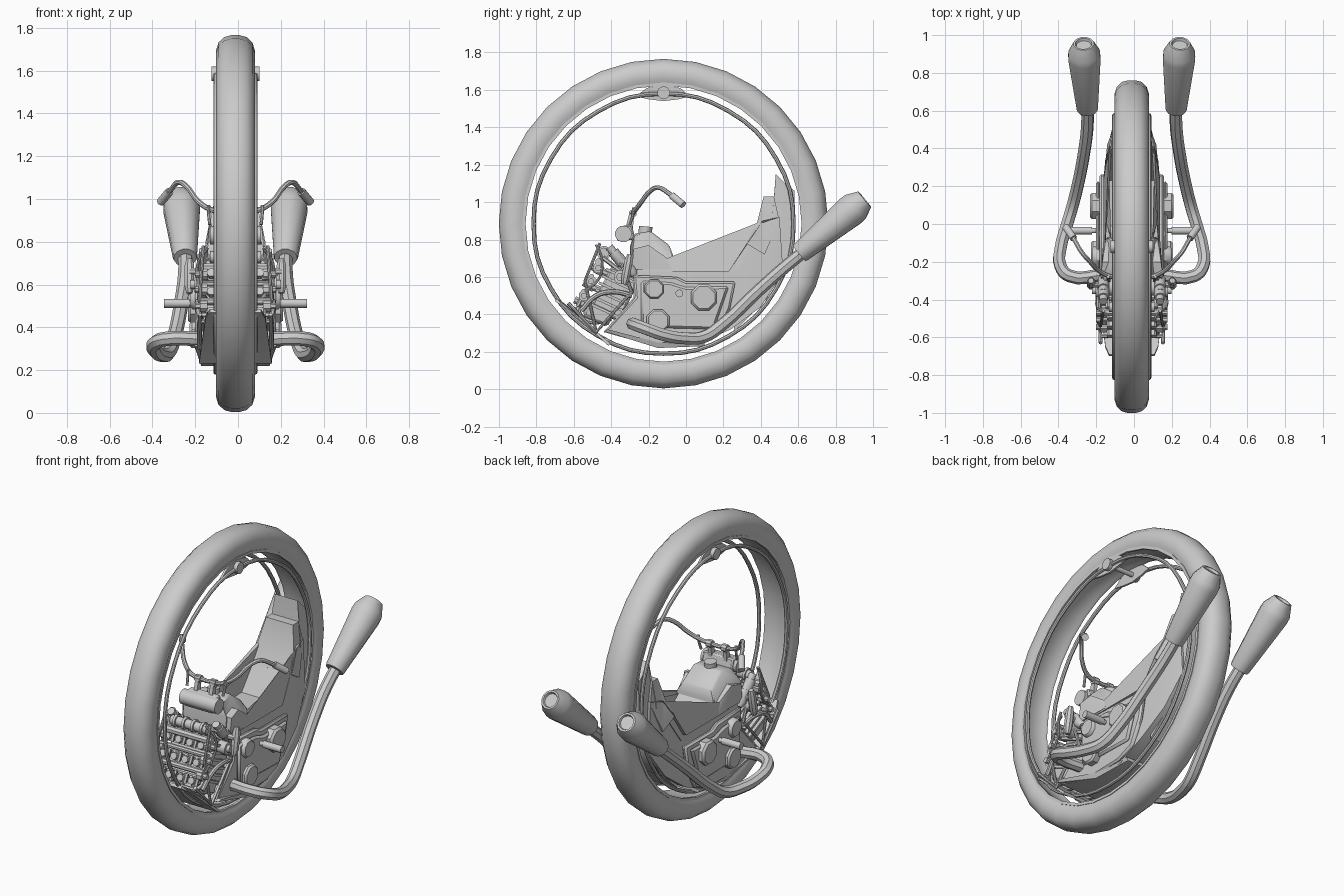
import bpy, bmesh, math
from mathutils import Vector

if "Cube" in bpy.data.objects:
    bpy.data.objects.remove(bpy.data.objects["Cube"])

CY, CZ = -0.12, 0.885      # wheel axle position
XOFF = -0.012              # the model's mirror plane


def finish(name, bm):
    bmesh.ops.recalc_face_normals(bm, faces=bm.faces)
    me = bpy.data.meshes.new(name)
    bm.to_mesh(me)
    bm.free()
    ob = bpy.data.objects.new(name, me)
    bpy.context.collection.objects.link(ob)
    return ob


def prism(name, pts, xs=None, bevel=0):
    """Side profile (y, z) extruded over xs, or (y, z, half_width) per point."""
    bm = bmesh.new()
    a = [bm.verts.new((xs[0] if xs else -p[2], p[0], p[1])) for p in pts]
    b = [bm.verts.new((xs[1] if xs else p[2], p[0], p[1])) for p in pts]
    n = len(pts)
    caps = [bm.faces.new(a), bm.faces.new(b[::-1])]
    for i in range(n):
        j = (i + 1) % n
        bm.faces.new((a[i], b[i], b[j], a[j]))
    if not xs:
        bmesh.ops.triangulate(bm, faces=caps)
    ob = finish(name, bm)
    if bevel:
        m = ob.modifiers.new("bevel", 'BEVEL')
        m.width, m.segments = bevel, 1
    return ob


def lathe(name, p, q, prof, sides=12):
    """Rings (t, radius) along the axis p -> q."""
    p, q = Vector(p), Vector(q)
    rot = (q - p).to_track_quat('Z', 'Y')
    bm = bmesh.new()
    rings = []
    for t, r in prof:
        c = p.lerp(q, t)
        rings.append([bm.verts.new(c + rot @ Vector((r * math.cos(k), r * math.sin(k), 0)))
                      for k in [2 * math.pi * (i + .5) / sides for i in range(sides)]])
    for r0, r1 in zip(rings, rings[1:]):
        for i in range(sides):
            j = (i + 1) % sides
            bm.faces.new((r0[i], r0[j], r1[j], r1[i]))
    bm.faces.new(rings[0])
    bm.faces.new(rings[-1])
    return finish(name, bm)


def cyl(name, p, q, r, sides=12):
    return lathe(name, p, q, [(0, r), (1, r)], sides)


def tube(name, pts, r, cyclic=False, smooth=True):
    cu = bpy.data.curves.new(name, 'CURVE')
    cu.dimensions = '3D'
    cu.bevel_depth, cu.bevel_resolution, cu.resolution_u = r, 2, 4
    cu.use_fill_caps = True
    sp = cu.splines.new('BEZIER')
    sp.bezier_points.add(len(pts) - 1)
    for bp, co in zip(sp.bezier_points, pts):
        bp.co = co
        bp.handle_left_type = bp.handle_right_type = 'AUTO' if smooth else 'VECTOR'
    sp.use_cyclic_u = cyclic
    ob = bpy.data.objects.new(name, cu)
    bpy.context.collection.objects.link(ob)
    return ob


def ring(name, section, seg=32):
    """Closed (radius, x) section revolved round the wheel axle."""
    bm = bmesh.new()
    loops = []
    for i in range(seg):
        a = 2 * math.pi * i / seg
        loops.append([bm.verts.new((x, CY + r * math.cos(a), CZ + r * math.sin(a))) for r, x in section])
    n = len(section)
    for i in range(seg):
        u, v = loops[i], loops[(i + 1) % seg]
        for k in range(n):
            bm.faces.new((u[k], u[(k + 1) % n], v[(k + 1) % n], v[k]))
    return finish(name, bm)


# tyre and its inner rim
half = [(.881, .018), (.872, .052), (.847, .079), (.81, .091), (.775, .088), (.75, .078)]
ring("tyre", half + [(r, -x) for r, x in reversed(half)])
ring("rim", [(.755, .084), (.738, .084), (.738, .07), (.745, .06),
             (.745, -.06), (.738, -.07), (.738, -.084), (.755, -.084)])

# main hull, seat back and rear guard
prism("hull", [(-.28, .63, .15), (.23, .63, .15), (.34, .80, .14), (.41, .90, .12), (.50, .92, .10),
               (.52, .62, .10), (.40, .44, .13), (.24, .32, .15), (.05, .235, .15), (-.15, .225, .15),
               (-.44, .305, .17), (-.28, .49, .16)])
prism("seat_back", [(.32, .78, .14), (.38, .89, .12), (.415, 1.03, .09), (.47, 1.03, .09),
                    (.50, .9, .10), (.42, .72, .13)])
prism("rear_guard", [(.46, .90, .11), (.48, 1.15, .075), (.53, 1.10, .075), (.58, 1.06, .075), (.575, .80, .08),
                     (.53, .66, .09), (.43, .48, .10), (.26, .31, .11), (.24, .42, .11), (.40, .62, .11)])
prism("seat", [(-.08, .64, .11), (-.07, .70, .11), (-.01, .63, .13), (.23, .635, .13),
               (.33, .79, .12), (.36, .76, .12), (.25, .60, .13), (-.02, .60, .13)])
prism("belly_pan", [(-.44, .31, .19), (-.42, .32, .195), (-.15, .25, .17), (.1, .25, .15),
                    (.1, .23, .14), (-.15, .22, .16)])

# fuel tank and cap
prism("tank", [(-.30, .64, .15), (-.30, .76, .155), (-.28, .83, .10), (-.19, .845, .09), (-.09, .77, .10),
               (-.07, .72, .13), (-.07, .63, .14)], bevel=.012)
prism("tank_shoulder", [(-.29, .64, .16), (-.28, .75, .165), (-.20, .77, .155), (-.10, .70, .14), (-.08, .64, .15)])
cyl("tank_cap", (0, -.22, .82), (0, -.215, .87), .036, 10)

# instrument housing above the engine
cyl("instrument_barrel", (-.12, -.335, .83), (.12, -.335, .83), .045, 12)
prism("instrument_bracket", [(-.37, .79), (-.36, .87), (-.29, .88), (-.27, .80)], (-.10, .10), .008)

# sloping engine block with cooling fins
def along(t, d):
    """Point on the leaning engine plane: t goes up it, d goes backward."""
    return (-.615 + .17 * t + .9 * d, .43 + .33 * t - .42 * d)

def slab(name, t0, t1, d0, d1, w, bevel=0):
    return prism(name, [along(t0, d0), along(t1, d0), along(t1, d1), along(t0, d1)], (-w, w), bevel)

slab("engine_block", .12, .80, .09, .26, .14, .01)
for i in range(6):
    slab("cooling_fin", .16 + .11 * i, .20 + .11 * i, .07, .25, .16)
slab("crankcase", -.02, .22, .07, .22, .15, .015)

# rows of carburettor bodies, crossbars and headers on the engine front
for t, r in ((.02, .012), (.30, .017), (.55, .014), (.78, .022)):
    y, z = along(t, .02)
    cyl("engine_crossbar", (-.165, y, z), (.165, y, z), r, 8)
for i in range(4):
    x = -.1125 + .075 * i
    for t in (.14, .42, .68):
        p, q = along(t, -.005), along(t, .10)
        lathe("carburettor", (x, *p), (x, *q), [(0, .021), (.3, .021), (.3, .028), (.6, .028), (.6, .02), (1, .02)], 8)
        a, b = along(t - .07, .025), along(t + .08, .025)
        cyl("float_bowl", (x + .022, *a), (x + .022, *b), .011, 6)
    tube("header_pipe", [(x, *along(.10, .03)), (x, -.57, .40), (x, -.50, .36), (x, -.40, .38)], .014)
    for k in range(2):
        y, z = along(.86, .05)
        cyl("cylinder_plug", (x - .015 + .03 * k, y - .02, z + .01), (x - .015 + .03 * k, y + .07, z - .06), .012, 6)
y, z = along(.93, .02)
cyl("front_drum", (-.12, y, z), (.12, y, z), .028, 10)
for s in (-.09, -.03, .03, .09):
    cyl("drum_band", (s - .008, y, z), (s + .008, y, z), .038, 10)

# front skid plate following the rail
prism("skid_plate", [(-.655, .44, .14), (-.70, .47, .12), (-.69, .485, .12), (-.645, .455, .14),
                     (-.405, .245, .17), (-.415, .232, .17)])

# top roller bracket
cyl("top_axle", (-.10, CY, 1.585), (.10, CY, 1.585), .014, 10)

for s in (-1, 1):
    # guide rail and the top roller assembly
    tube("guide_rail", [(s * .092, CY + .695 * math.cos(a), CZ + .695 * math.sin(a))
                        for a in [math.tau * i / 12 for i in range(12)]], .0115, cyclic=True)
    prism("roller_bracket", [(-.27, 1.565), (-.2, 1.55), (-.12, 1.54), (-.04, 1.55), (.02, 1.565),
                             (-.03, 1.61), (-.12, 1.63), (-.21, 1.61)], (s * .075, s * .088))
    cyl("top_roller", (s * .08, CY, 1.585), (s * .112, CY, 1.585), .034, 14)

    # hull side panels with octagonal bosses
    prism("side_panel", [(-.28, .61), (-.05, .60), (0, .575), (.265, .575), (.235, .43), (.165, .29),
                         (.05, .245), (-.15, .24), (-.435, .31), (-.27, .49)], (s * .14, s * .17), .01)
    prism("side_cover", [(-.24, .58), (-.08, .57), (.0, .545), (.23, .55), (.15, .32), (-.24, .33)],
          (s * .165, s * .19), .012)
    for name, y, z, r, w in (("rear_boss", .095, .49, .075, .222), ("front_boss", -.17, .535, .055, .21),
                             ("lower_boss", -.15, .365, .066, .215)):
        lathe(name, (s * .16, y, z), (s * w, y, z), [(0, r), (.8, r), (1, r * .85)], 8)
    lathe("footpeg", (s * .17, -.035, .512), (s * .335, -.035, .512),
          [(0, .014), (.25, .014), (.25, .021), (1, .021)], 10)

    # exhaust pipe and silencer
    tube("exhaust_pipe", [(s * .15, -.27, .345), (s * .33, -.275, .345), (s * .378, -.22, .325),
                          (s * .375, -.12, .29), (s * .345, -.01, .272), (s * .315, .09, .278),
                          (s * .287, .20, .35), (s * .252, .38, .52), (s * .235, .52, .645),
                          (s * .235, .66, .76)], .034)
    lathe("silencer", (s * .235, .605, .725), (s * .255, .955, 1.015),
          [(0, .035), (0, .054), (.03, .058), (.78, .088), (.86, .086), (1, .056), (1, .045), (.97, .04)], 12)

    # handlebar, grip and risers
    tube("handlebar", [(0, -.285, .935), (s * .10, -.28, .945), (s * .17, -.25, .985), (s * .23, -.19, 1.06),
                       (s * .265, -.15, 1.078), (s * .30, -.09, 1.045), (s * .34, -.025, .992)], .0125)
    cyl("grip", (s * .308, -.075, 1.035), (s * .35, -.015, .985), .02, 10)
    prism("riser", [(-.325, .85), (-.30, .955), (-.275, .955), (-.285, .85)], (s * .04, s * .062))
    cyl("bar_clamp", (s * .034, -.285, .937), (s * .068, -.285, .937), .022, 8)
    tube("control_lever", [(s * .12, -.30, .88), (s * .125, -.285, .93), (s * .125, -.28, .97)], .008)

    # side cylinders, pump and hoses beside the engine
    for k in range(2):
        y, z = -.40 + .05 * k, .745 - .045 * k
        lathe("side_canister", (s * .15, y - .01, z + .015), (s * .15, y + .075, z - .09),
              [(0, .022), (.25, .022), (.25, .03), (.8, .03), (1, .018)], 10)
    lathe("side_pump", (s * .12, -.35, .60), (s * .21, -.35, .60), [(0, .038), (.8, .038), (.8, .022), (1, .022)], 10)
    lathe("fork_end", (s * .215, -.33, .56), (s * .215, -.30, .72), [(0, .015), (.2, .024), (.8, .024), (1, .015)], 8)
    cyl("fork_link", (s * .12, -.32, .66), (s * .215, -.32, .66), .018, 8)
    tube("coolant_hose", [(s * .165, -.56, .42), (s * .175, -.48, .50), (s * .175, -.38, .52),
                          (s * .165, -.29, .50)], .014)
    tube("fuel_line", [(s * .13, -.48, .77), (s * .175, -.45, .70), (s * .175, -.46, .60),
                       (s * .17, -.54, .52)], .007)
    tube("engine_frame", [(s * .165, -.63, .46), (s * .17, -.48, .305), (s * .17, -.29, .52),
                          (s * .17, -.35, .68)], .01, smooth=False)
    tube("engine_strut", [(s * .165, -.48, .305), (s * .165, -.54, .58), (s * .15, -.46, .78)], .008, smooth=False)
    for t in (.25, .48, .70):
        p = along(t, .03)
        lathe("side_valve", (s * .13, *p), (s * .19, *p), [(0, .03), (.6, .03), (.6, .016), (1, .016)], 8)

# turn curves and modifiers into meshes, then shade
bpy.ops.object.select_all(action='SELECT')
bpy.context.view_layer.objects.active = bpy.context.selected_objects[0]
bpy.ops.object.convert(target='MESH')
for ob in bpy.context.scene.objects:
    ob.location.x += XOFF
bpy.ops.object.shade_smooth_by_angle(angle=math.radians(38))
